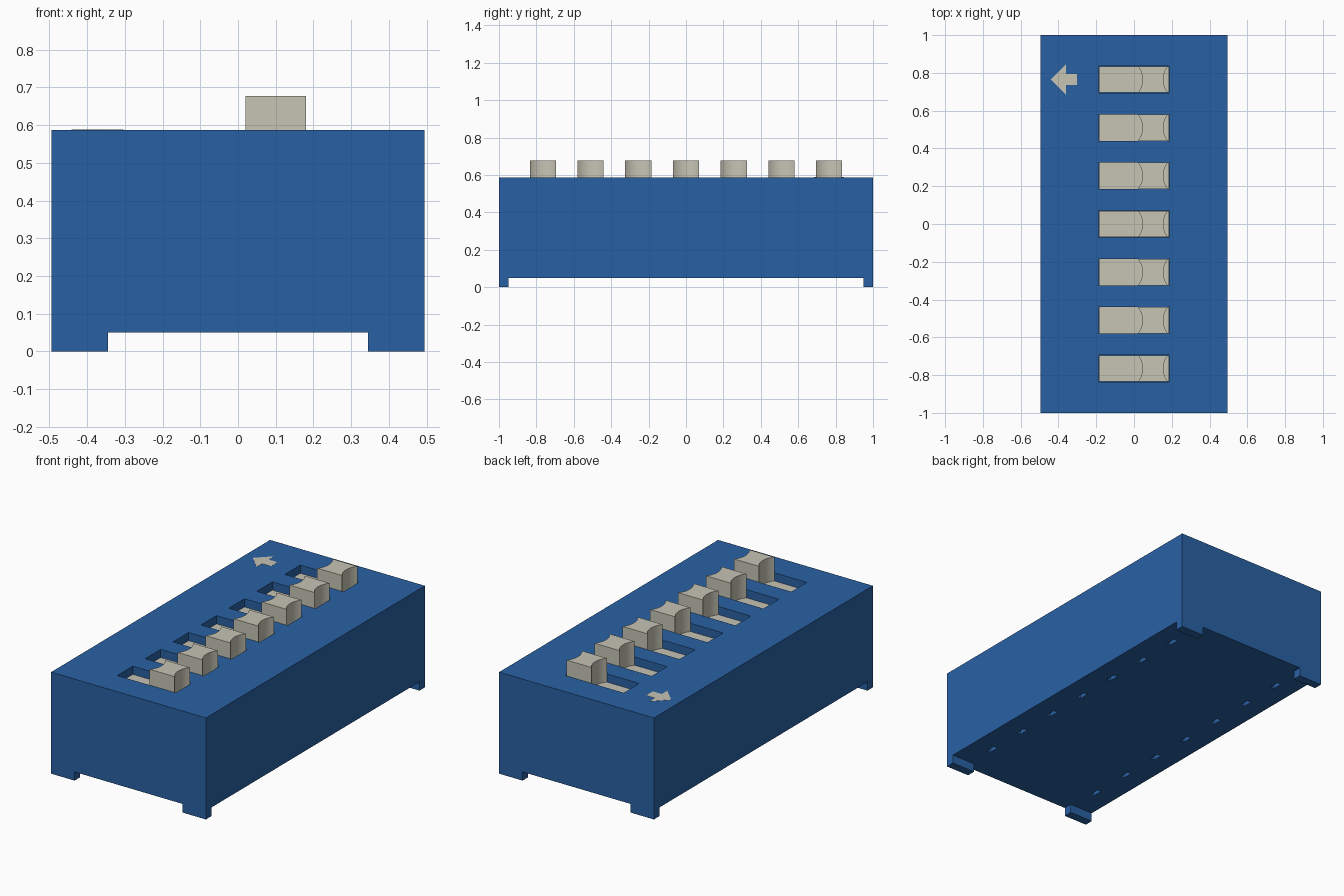
import bpy, bmesh, math
from mathutils import Matrix

if "Cube" in bpy.data.objects:
    bpy.data.objects.remove(bpy.data.objects["Cube"])

HX, HY, TOP = 0.495, 1.0, 0.587
PITCH = 0.255
ROWS = [i * PITCH for i in range(-3, 4)]


def material(name, rgb):
    m = bpy.data.materials.new(name)
    m.diffuse_color = (*rgb, 1)
    m.use_nodes = True
    m.node_tree.nodes["Principled BSDF"].inputs["Base Color"].default_value = m.diffuse_color
    return m


BLUE = material("blue_plastic", (0.022, 0.12, 0.37))
CREAM = material("cream_plastic", (0.57, 0.555, 0.46))


def add_box(bm, x0, x1, y0, y1, z0, z1):
    mat = Matrix.Translation(((x0 + x1) / 2, (y0 + y1) / 2, (z0 + z1) / 2)) \
        @ Matrix.Diagonal((x1 - x0, y1 - y0, z1 - z0, 1))
    bmesh.ops.create_cube(bm, size=1, matrix=mat)


def add_prism(bm, outline, z0, z1):
    face = bm.faces.new([bm.verts.new((x, y, z0)) for x, y in outline])
    ext = bmesh.ops.extrude_face_region(bm, geom=[face], use_keep_orig=True)
    for v in ext["geom"]:
        if isinstance(v, bmesh.types.BMVert):
            v.co.z = z1


def make_object(name, bm, mat=None):
    bmesh.ops.recalc_face_normals(bm, faces=bm.faces)
    me = bpy.data.meshes.new(name)
    bm.to_mesh(me)
    bm.free()
    ob = bpy.data.objects.new(name, me)
    bpy.context.collection.objects.link(ob)
    if mat:
        me.materials.append(mat)
    return ob


def cut(target, boxes):
    bm = bmesh.new()
    for b in boxes:
        add_box(bm, *b)
    cutter = make_object("cutter", bm)
    cutter.hide_render = True
    mod = target.modifiers.new("cut", "BOOLEAN")
    mod.operation, mod.solver, mod.object = "DIFFERENCE", "EXACT", cutter
    bpy.context.view_layer.objects.active = target
    bpy.ops.object.modifier_apply(modifier=mod.name)
    bpy.data.objects.remove(cutter)


# Housing: block with corner feet, switch slots and pin holes underneath
bm = bmesh.new()
add_box(bm, -HX, HX, -HY, HY, 0, TOP)
housing = make_object("housing", bm, BLUE)
cut(housing, [(-0.345, 0.345, -1.1, 1.1, -0.1, 0.05)])
cut(housing, [(-0.6, 0.6, -0.95, 0.95, -0.1, 0.05)])
cut(housing, [(-0.187, 0.187, y - 0.071, y + 0.071, 0.51, 0.7) for y in ROWS])
cut(housing, [(s * 0.37 - 0.012, s * 0.37 + 0.012, y - 0.03, y + 0.03, 0.02, 0.1)
              for y in ROWS for s in (-1, 1)])

# Knob outline with both ends scooped inwards
N = 12
arc = [(-0.07 + 0.14 * i / N) for i in range(N + 1)]
R = (0.07 ** 2 + 0.025 ** 2) / (2 * 0.025)
dip = [math.sqrt(R * R - y * y) - (R - 0.025) for y in arc]
knob = [(0.18 - d, y) for y, d in zip(arc, dip)]
knob += [(0.02 + d, y) for y, d in reversed(list(zip(arc, dip)))]

# Sliders: floor plate in each slot plus the raised knob
for n, y in enumerate(ROWS, 1):
    bm = bmesh.new()
    add_box(bm, -0.186, 0.186, y - 0.07, y + 0.07, 0.511, 0.54)
    make_object(f"slider_plate_{n}", bm, CREAM)
    bm = bmesh.new()
    add_prism(bm, [(px, py + y) for px, py in knob], 0.535, 0.678)
    ob = make_object(f"slider_knob_{n}", bm, CREAM)
    bpy.ops.object.select_all(action="DESELECT")
    ob.select_set(True)
    bpy.context.view_layer.objects.active = ob
    bpy.ops.object.shade_smooth_by_angle(angle=math.radians(30))

# Direction arrow on the top face
half = [(-0.36, 0.08), (-0.36, 0.03), (-0.303, 0.03)]
outline = [(-0.441, 0)] + half + [(x, -y) for x, y in reversed(half)]
bm = bmesh.new()
add_prism(bm, [(x, y + ROWS[-1]) for x, y in outline], TOP - 0.003, TOP + 0.001)
make_object("direction_arrow", bm, CREAM)
